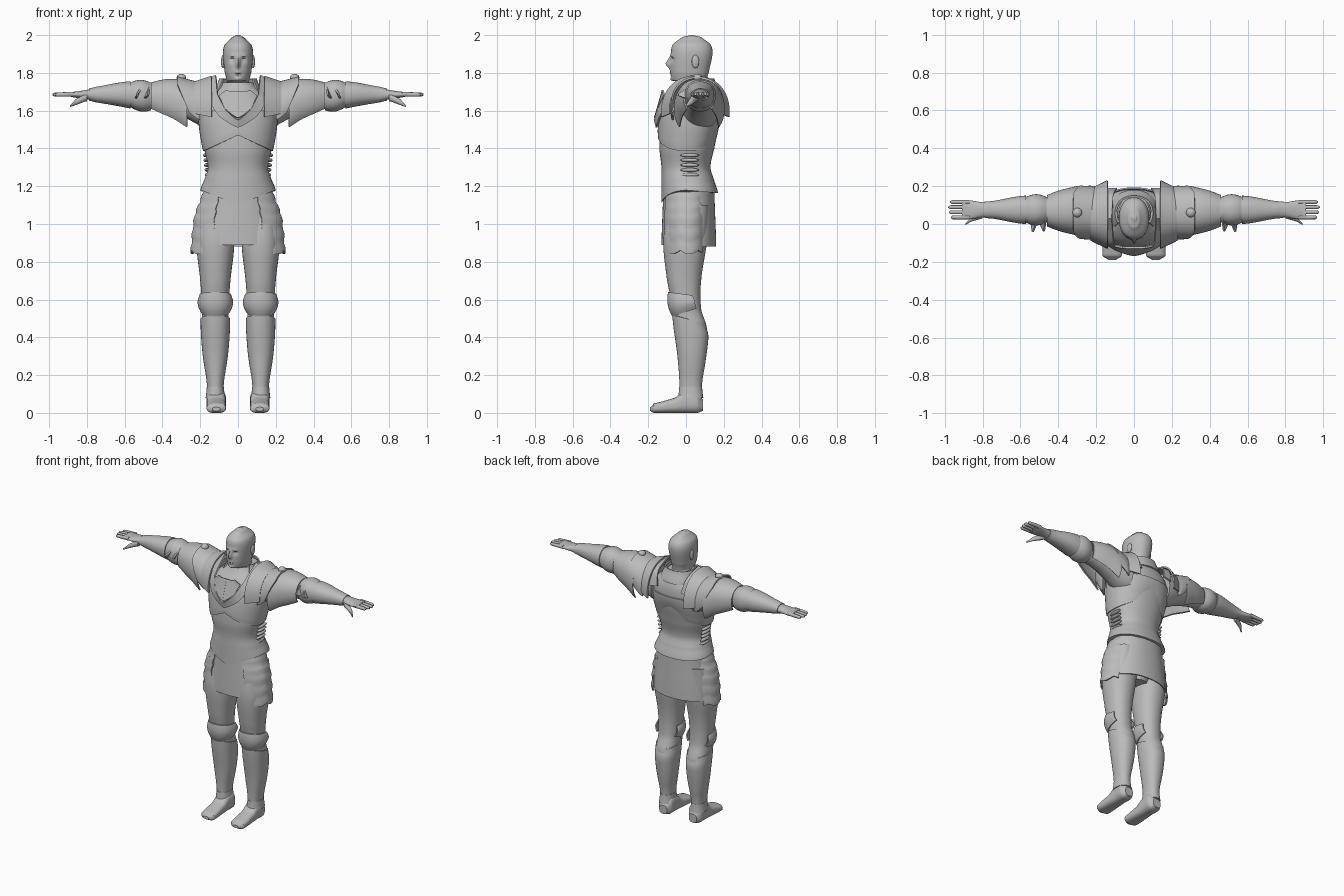
import bpy, bmesh
from math import sin, cos, radians, pi, exp, copysign
from mathutils import Vector, Matrix

FRONT, BACK, TOP = -90, 90, 90

default_cube = bpy.data.objects.get("Cube")
if default_cube:
    bpy.data.objects.remove(default_cube, do_unlink=True)

steel = bpy.data.materials.new("plain grey")
steel.use_nodes = True
steel.diffuse_color = (.5, .5, .5, 1)
steel.node_tree.nodes["Principled BSDF"].inputs["Base Color"].default_value = steel.diffuse_color


def finish(name, bm, mirror, thick=0):
    """Turn a bmesh into a smooth, optionally thickened and mirrored object."""
    bmesh.ops.recalc_face_normals(bm, faces=bm.faces)
    if thick:
        bmesh.ops.solidify(bm, geom=bm.faces[:], thickness=thick)
        bmesh.ops.recalc_face_normals(bm, faces=bm.faces)
    mesh = bpy.data.meshes.new(name)
    bm.to_mesh(mesh)
    bm.free()
    mesh.materials.append(steel)
    mesh.shade_smooth()
    mesh.set_sharp_from_angle(angle=radians(40))
    obj = bpy.data.objects.new(name, mesh)
    bpy.context.collection.objects.link(obj)
    if mirror:
        modifier = obj.modifiers.new("Mirror", 'MIRROR')
        modifier.use_mirror_merge = False


def spline(points, steps=8):
    """Smooth curve through the points; the first coordinate advances evenly."""
    points = [Vector(point) for point in points]
    padded = [points[0], *points, points[-1]]
    curve = []
    for a, b, c, d in zip(padded, padded[1:], padded[2:], padded[3:]):
        for step in range(steps):
            t = step / steps
            bend = (2 * a - 5 * b + 4 * c - d) + t * (3 * (b - c) + d - a)
            point = b + t * (c - a + t * bend) / 2
            point[0] = b[0] + t * (c[0] - b[0])
            curve.append(point)
    return curve + [points[-1]]


def cover(profile, start, end, gap, end_gap, bulge=0, count=7):
    """Armour rows lying a gap outside a stretch of a body profile."""
    curve = spline(profile)
    rows = []
    for i in range(count):
        s = i / (count - 1)
        position = start + (end - start) * s
        below, above = next((a, b) for a, b in zip(curve, curve[1:]) if position <= b[0])
        row = below.lerp(above, (position - below[0]) / (above[0] - below[0]))
        grow = gap + (end_gap - gap) * s + bulge * sin(pi * s)
        rows.append(row + Vector((0, grow, -grow, grow)))
    return rows


def loft(name, axis, centre, rows, mirror=True, sides=48, power=2.2, arc=None, thick=0, shape=None):
    """Loft ovals along an axis; a row is position, half width, low limit, high limit."""
    bm = bmesh.new()
    across, upward = [k for k in range(3) if k != axis]
    middle, spread = arc or (0, 180)
    count = sides + 1 if arc else sides
    curve = spline(rows)
    rings = []
    for i, (position, half, low, high) in enumerate(curve):
        ring = []
        for k in range(count):
            angle = radians(middle - spread + 2 * spread * k / sides)
            c, s = cos(angle), sin(angle)
            co = Vector((position, position, position))
            co[across] = centre + half * copysign(abs(c) ** (2 / power), c)
            co[upward] = (low + high + (high - low) * copysign(abs(s) ** (2 / power), s)) / 2
            if shape:
                shape(co, i / (len(curve) - 1))
            ring.append(bm.verts.new(co))
        rings.append(ring)
    for lower, upper in zip(rings, rings[1:]):
        for k in range(sides):
            j = (k + 1) % count
            bm.faces.new((lower[k], lower[j], upper[j], upper[k]))
    if not thick:
        bm.faces.new(rings[0])
        bm.faces.new(rings[-1])
    finish(name, bm, mirror, thick)


def strip(name, outer, inner, thick=.01):
    """Curved plate spanning two edge lines."""
    bm = bmesh.new()
    first, second = ([bm.verts.new(point) for point in spline(line)] for line in (outer, inner))
    for a, b, c, d in zip(first, first[1:], second[1:], second):
        bm.faces.new((a, b, c, d))
    finish(name, bm, True, thick)


def ball(name, centre, size):
    bm = bmesh.new()
    place = Matrix.Translation(centre) @ Matrix.Diagonal((*size, 1))
    bmesh.ops.create_uvsphere(bm, u_segments=20, v_segments=12, radius=1, matrix=place)
    finish(name, bm, True)


# Body profiles
HEAD = [(1.68, .07, -.03, .13), (1.75, .06, -.03, .11), (1.76, .06, -.07, .11), (1.8, .07, -.08, .12),
        (1.9, .08, -.08, .14), (1.95, .07, -.07, .13), (1.99, .03, -.02, .08), (2, .01, .02, .04)]
TORSO = [(1.18, .2, -.13, .17), (1.23, .18, -.13, .15), (1.3, .16, -.13, .13), (1.4, .18, -.14, .15),
         (1.55, .2, -.13, .18), (1.65, .19, -.1, .18), (1.75, .08, -.03, .15)]
LEG = [(.05, .04, -.03, .08), (.15, .04, -.03, .08), (.3, .06, -.04, .1), (.45, .07, -.06, .11),
       (.55, .07, -.07, .08), (.7, .08, -.1, .08), (.9, .1, -.12, .11), (1.1, .08, -.1, .12)]
ARM = [(.15, .1, 1.5, 1.73), (.3, .08, 1.57, 1.75), (.4, .06, 1.6, 1.74), (.6, .06, 1.63, 1.74),
       (.75, .04, 1.65, 1.72), (.8, .04, 1.66, 1.71), (.87, .05, 1.67, 1.7), (.91, .05, 1.68, 1.7)]
SHOULDER = [(.1, .15, 1.42, 1.75), (.25, .13, 1.46, 1.75), (.35, .1, 1.54, 1.75), (.5, .07, 1.6, 1.74)]

# Head, with face bumps given as side offset, height, width, tallness, push
NOSE, BRIDGE = (0, 1.845, .01, .02, -.025), (0, 1.87, .01, .02, -.01)
EYE, BROW = (.03, 1.87, .015, .01, .014), (.03, 1.89, .02, .01, -.005)
LIPS, MOUTH, CHIN = (0, 1.8, .02, .01, -.01), (0, 1.797, .025, .003, .01), (0, 1.766, .02, .01, -.01)


def face(co, s):
    if co.y < 0 and co.z > 1.755:
        for x, z, width, tall, push in (NOSE, BRIDGE, EYE, BROW, LIPS, MOUTH, CHIN):
            co.y += push * exp(-((abs(co.x) - x) / width) ** 2 - ((co.z - z) / tall) ** 2)


loft("head", 2, 0, HEAD, mirror=False, sides=96, shape=face)
ball("ear", (.08, .05, 1.86), (.01, .02, .035))


# Torso armour
def waist_edge(co, s):
    fade = max(0, 1 - s * 5)
    co.z -= fade * (.08 * max(0, 1 - abs(co.x) * 5) if co.y < 0 else co.y / 10)


def chest_edge(co, s):
    co.z += (1 - s) * .09 * max(0, 1 - abs(co.x) * 5)


loft("cuirass", 2, 0, TORSO, mirror=False, shape=waist_edge)
loft("breastplate", 2, 0, cover(TORSO, 1.38, 1.6, .01, .01), mirror=False, thick=.008, shape=chest_edge)
for i in range(5):
    ball("side_strap", (.16 + i * .003, .02, 1.26 + i * .026), (.014, .05, .01))

# Neck guard and its pointed front
loft("neck_guard", 2, 0, [(1.69, .13, -.07, .18), (1.77, .1, -.03, .15)], mirror=False,
     arc=(BACK, 125), thick=.01)
strip("collar_band", [(.17, .03, 1.76), (.16, -.09, 1.66), (.1, -.14, 1.57), (0, -.16, 1.51)],
      [(.12, .03, 1.79), (.11, -.1, 1.69), (.07, -.15, 1.61), (0, -.17, 1.55)])
strip("back_band", [(.17, .03, 1.76), (.16, .15, 1.74), (.15, .19, 1.64)],
      [(.12, .03, 1.79), (.11, .15, 1.74), (.09, .19, 1.65)])
strip("chest_panel", [(.1, -.11, 1.68), (.07, -.14, 1.61), (0, -.16, 1.56)],
      [(.06, -.12, 1.71), (.04, -.12, 1.7), (0, -.12, 1.7)])


# Skirt panels
def ragged(co, s):
    co.z -= (1 - s) * .02 * abs(sin(co.y * 32 + 1))
    co.x += .004 * sin(s * pi * 10)


loft("pelvis", 2, 0, [(.9, .06, -.07, .09), (1, .17, -.11, .12), (1.2, .17, -.11, .12)], mirror=False)
loft("skirt_front", 2, 0, [(.89, .22, -.13, .14), (1.2, .18, -.12, .13)], mirror=False,
     arc=(FRONT, 40), thick=.008)
loft("skirt_back", 2, 0, [(.88, .21, -.13, .16), (1.19, .18, -.12, .15)], mirror=False,
     arc=(BACK, 85), thick=.008)
loft("skirt_side", 2, 0, [(.86, .25, -.13, .13), (1.05, .23, -.13, .13), (1.19, .18, -.12, .13)],
     arc=(-10, 50), thick=.01, shape=ragged)


# Legs with their armour
def peaked(co, s):
    co.z -= s * co.y / 4


def knee_edge(co, s):
    co.z += (1 - s) * (co.y + .1) / 3 - s * (co.y + .1) / 8


loft("leg", 2, .12, LEG)
loft("greave", 2, .12, cover(LEG, .12, .5, .004, .008), thick=.006, shape=peaked)
loft("knee_guard", 2, .12, cover(LEG, .5, .64, .008, .008, .015), arc=(FRONT, 115), thick=.008, shape=knee_edge)
loft("ankle_cuff", 2, .12, cover(LEG, .08, .14, .012, .006), thick=.006)
loft("boot", 1, .115, [(-.19, .02, .01, .03), (-.17, .05, 0, .05), (-.06, .05, 0, .08), (0, .05, 0, .12),
                       (.06, .05, 0, .12), (.09, .03, .01, .07)], power=2.7)

# Arms and hands
loft("arm", 0, .075, ARM)
for i in range(4):
    tip = .985 - .01 * abs(i - 1.7)
    loft("finger", 0, .035 + i * .027, [(.87, .01, 1.675, 1.7), (tip - .01, .01, 1.675, 1.695),
                                        (tip, .004, 1.68, 1.69)], sides=12)


def thumb_spread(co, s):
    co.y -= s / 20


loft("thumb", 0, .05, [(.8, .02, 1.65, 1.69), (.86, .012, 1.63, 1.66), (.89, .005, 1.62, 1.63)],
     sides=16, shape=thumb_spread)


# Overlapping shoulder plates
def scalloped(co, s):
    drop = 1 - min(1, max(0, (co.z - 1.54) * 5))
    co.x -= .08 * s * drop


loft("shoulder_plate", 0, .05, cover(SHOULDER, .14, .23, .035, .005), arc=(TOP, 95), thick=.01)
loft("shoulder_cap", 0, .06, cover(SHOULDER, .2, .32, 0, .03), arc=(TOP, 105), thick=.01, shape=scalloped)
loft("upper_arm_plate", 0, .07, cover(SHOULDER, .27, .46, .01, .008, .01), arc=(TOP, 130), thick=.008)
ball("shoulder_stud", (.3, .06, 1.775), (.025, .025, .02))

# Elbow guard with points, and forearm plate
loft("elbow_guard", 0, .075, cover(ARM, .46, .57, .008, .008, .014), thick=.008)
loft("forearm_plate", 0, .075, cover(ARM, .57, .79, .014, .005), thick=.006)
for root, point in ((.49, .48), (.53, .54)):
    strip("elbow_point", [(root - .02, .02, 1.73), (point, -.04, 1.69)],
          [(root + .02, .02, 1.66), (point, -.04, 1.68)])
